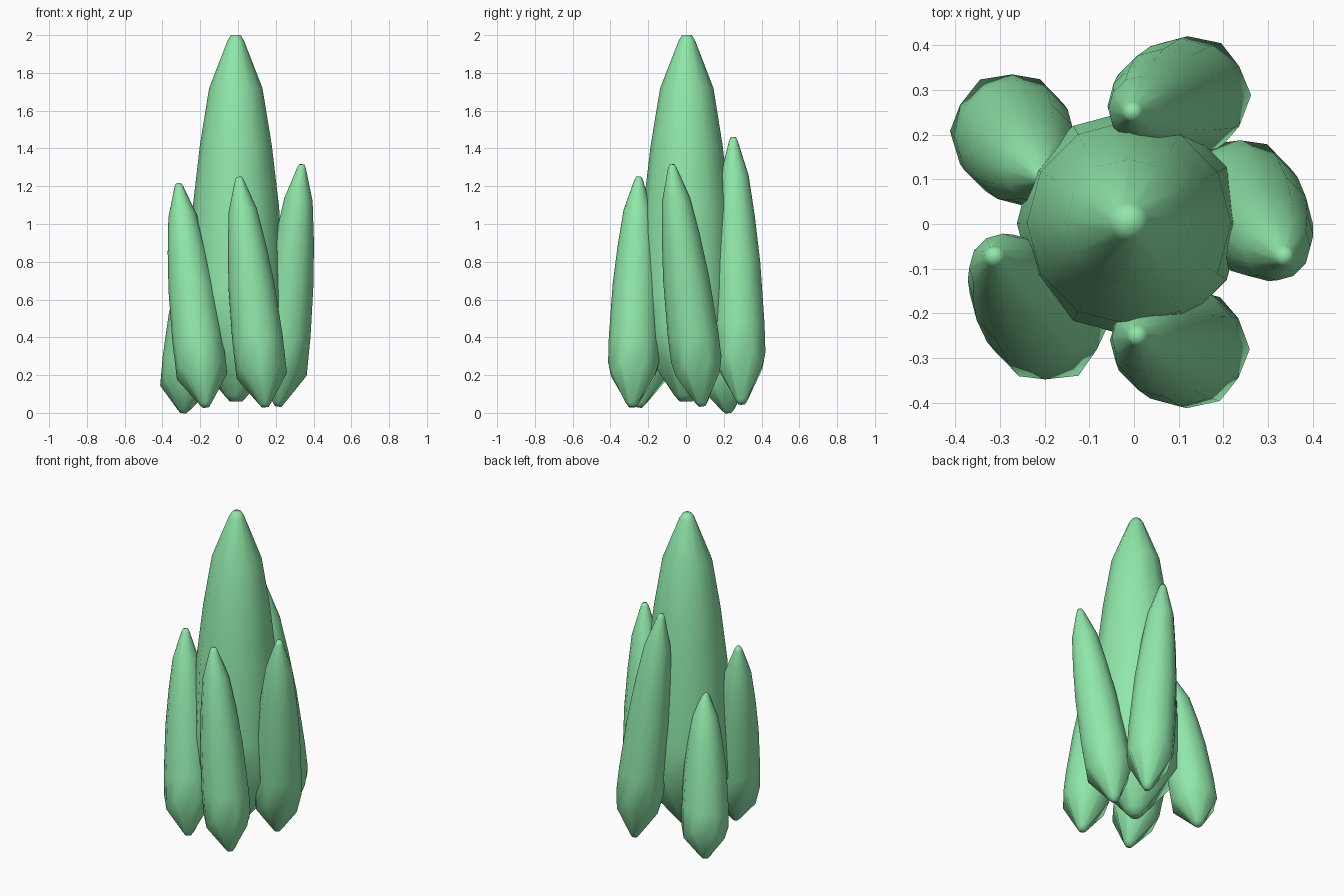
import bpy, bmesh, math
from mathutils import Vector

if "Cube" in bpy.data.objects:
    bpy.data.objects.remove(bpy.data.objects["Cube"])

mat = bpy.data.materials.new("green_crystal")
mat.diffuse_color = (0.28, 0.80, 0.40, 1)
mat.use_nodes = True
mat.node_tree.nodes["Principled BSDF"].inputs["Base Color"].default_value = mat.diffuse_color

SIDES = 12
# (fraction of length, radius factor, zigzag of alternate corners)
PROFILE = [(0.0, 0.13, 0), (0.018, 0.25, 0), (0.165, 0.98, 0.028), (0.30, 0.98, 0),
           (0.53, 0.89, 0), (0.70, 0.74, 0), (0.855, 0.55, 0),
           (0.985, 0.17, 0), (1.0, 0.10, 0)]


def crystal(name, base, tip, radius, spin=0):
    """Loft twelve-sided rings along the line from base to tip."""
    base, tip = Vector(base), Vector(tip)
    axis = tip - base
    turn = Vector((0, 0, 1)).rotation_difference(axis)
    bm = bmesh.new()
    rings = []
    for t, r, zig in PROFILE:
        ring = []
        for i in range(SIDES):
            a = 2 * math.pi * i / SIDES + spin
            h = (t + (zig if i % 2 else -zig)) * axis.length
            p = Vector((radius * r * math.cos(a), radius * r * math.sin(a), h))
            ring.append(bm.verts.new(base + turn @ p))
        rings.append(ring)
    for lo, hi in zip(rings, rings[1:]):
        for i in range(SIDES):
            j = (i + 1) % SIDES
            bm.faces.new((lo[i], lo[j], hi[j], hi[i]))
    bm.faces.new(rings[0][::-1])
    bm.faces.new(rings[-1])
    for f in bm.faces:
        f.smooth = True
    me = bpy.data.meshes.new(name)
    bm.to_mesh(me)
    bm.free()
    me.materials.append(mat)
    ob = bpy.data.objects.new(name, me)
    bpy.context.collection.objects.link(ob)


# Tall middle crystal
crystal("centre_crystal", (-0.01, 0, 0.06), (-0.012, 0.005, 2.0), 0.257)
# Five small crystals leaning around it
crystal("front_crystal", (0.145, -0.285, 0.03), (0.005, -0.25, 1.25), 0.137)
crystal("left_crystal", (-0.17, -0.25, 0.03), (-0.315, -0.07, 1.215), 0.137)
crystal("right_crystal", (0.213, 0.085, 0.035), (0.338, -0.075, 1.315), 0.137)
crystal("back_crystal", (0.15, 0.295, 0.045), (-0.005, 0.25, 1.46), 0.137)
crystal("back_left_crystal", (-0.29, 0.225, 0.0), (-0.205, 0.105, 0.97), 0.137)
